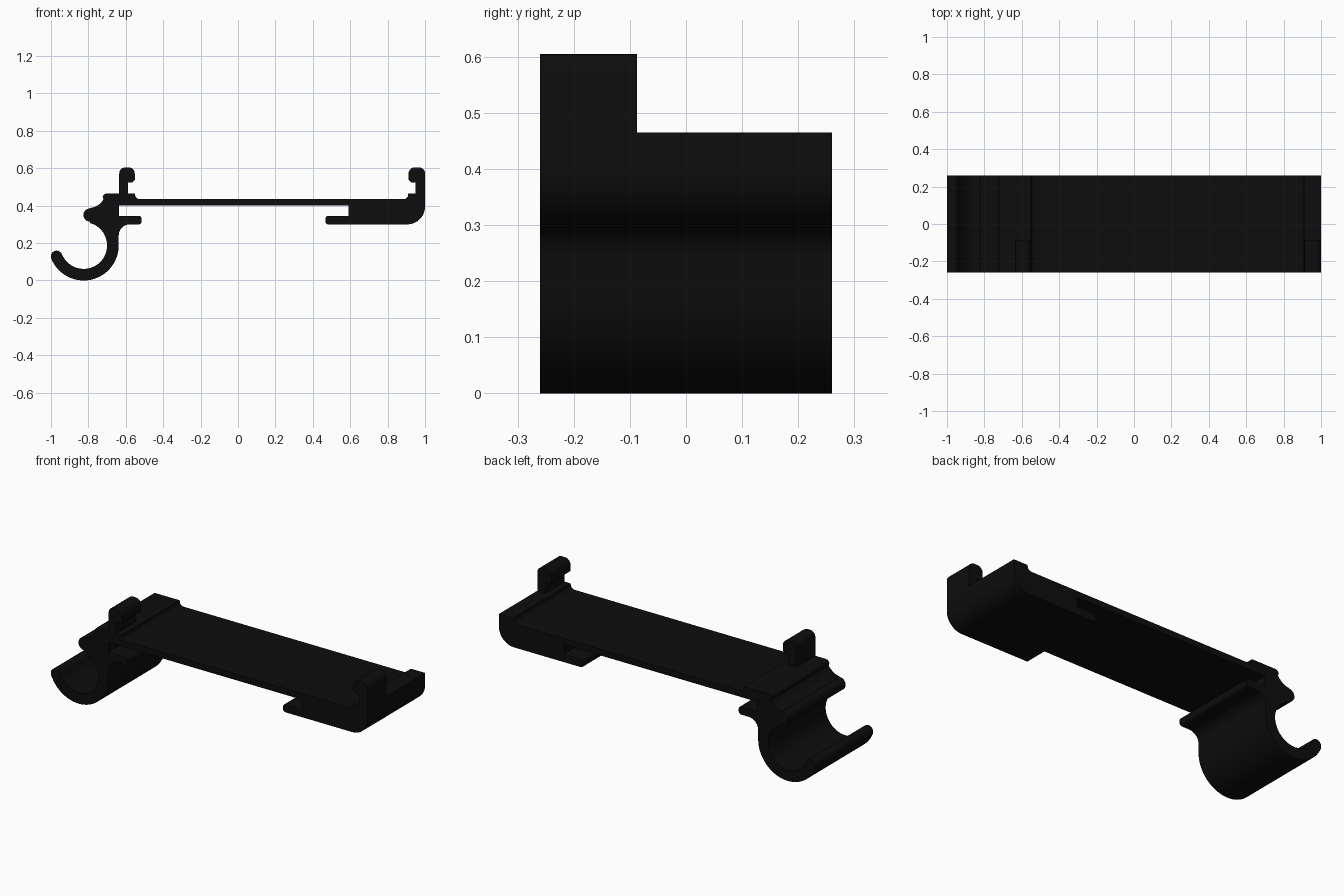
import bpy, bmesh, math

if "Cube" in bpy.data.objects:
    bpy.data.objects.remove(bpy.data.objects["Cube"])

black = bpy.data.materials.new("matte black")
black.diffuse_color = (0.004, 0.004, 0.004, 1)
black.use_nodes = True
black.node_tree.nodes["Principled BSDF"].inputs["Base Color"].default_value = black.diffuse_color

FRONT, BACK, CLIP_BACK = -0.26, 0.26, -0.087


def arc(cx, cz, r, a0, a1, n=8):
    """Points on a circle from angle a0 to a1 (degrees)."""
    return [(cx + r * math.cos(math.radians(a0 + (a1 - a0) * i / n)),
             cz + r * math.sin(math.radians(a0 + (a1 - a0) * i / n))) for i in range(n + 1)]


def extrude(name, profile, y0, y1):
    """Extrude an x-z profile along y."""
    pts = [p for i, p in enumerate(profile) if math.dist(p, profile[i - 1]) > 1e-4]
    bm = bmesh.new()
    face = bm.faces.new([bm.verts.new((x, y0, z)) for x, z in pts])
    new = bmesh.ops.extrude_face_region(bm, geom=[face])["geom"]
    bmesh.ops.translate(bm, vec=(0, y1 - y0, 0),
                        verts=[g for g in new if isinstance(g, bmesh.types.BMVert)])
    bmesh.ops.recalc_face_normals(bm, faces=bm.faces)
    ends = [f for f in bm.faces if abs(f.normal.y) > 0.9]
    bmesh.ops.triangulate(bm, faces=ends)
    mesh = bpy.data.meshes.new(name)
    bm.to_mesh(mesh)
    bm.free()
    mesh.materials.append(black)
    ob = bpy.data.objects.new(name, mesh)
    bpy.context.collection.objects.link(ob)
    bpy.ops.object.select_all(action='DESELECT')
    ob.select_set(True)
    bpy.context.view_layer.objects.active = ob
    bpy.ops.object.shade_smooth_by_angle(angle=math.radians(30))
    return ob


HX, HZ = -0.825, 0.187            # centre of the round hook
body = []
# outer curve of the hook and fillet under the left lip
body += arc(HX, HZ, 0.187, 202, 360, 32)
body += arc(-0.578, 0.24, 0.06, 180, 90)
# left lip and the slot above it
body += arc(-0.53, 0.315, 0.015, -90, 0, 4) + arc(-0.53, 0.33, 0.015, 0, 90, 4)
body += [(-0.635, 0.345), (-0.635, 0.40)]
# deck underside, right lip and rounded end block
body += [(0.59, 0.40), (0.59, 0.345)]
body += arc(0.482, 0.33, 0.015, 90, 180, 4) + arc(0.482, 0.315, 0.015, 180, 270, 4)
body += arc(0.905, 0.395, 0.095, -90, 0, 12)
# raised right rim, deck top and raised left rim
body += [(1.0, 0.465), (0.91, 0.465)] + arc(0.885, 0.46, 0.025, 0, -90, 6)
body += arc(-0.525, 0.46, 0.025, 270, 180, 6) + [(-0.55, 0.465)]
# shoulder falling to the rounded lobe
body += arc(-0.70, 0.44, 0.025, 90, 160, 5)
body += arc(-0.80, 0.48, 0.093, -30, -84, 8)
body += arc(-0.79, 0.35, 0.036, 90, 270, 12)
# inner curve and rounded tip of the hook
body += arc(HX, HZ, 0.125, 75, -158, 40)
body += arc(HX + 0.156 * math.cos(math.radians(202)),
            HZ + 0.156 * math.sin(math.radians(202)), 0.031, 22, 202, 12)
extrude("body", body, FRONT, BACK)


def clip(name, outer, inner, tip, side):
    """Upright with an overhanging rounded head; side is +1 if the head points to +x."""
    def corner(x, z, s, r, start_out):
        pts = arc(0, 0, r, 0, 90, 6)
        pts = [(x + s * px, z + pz) for px, pz in pts]
        return pts if start_out else pts[::-1]
    r = 0.033
    profile = [(outer, 0.465), (inner, 0.465), (inner, 0.525)]
    profile += [(tip - side * 0.012, 0.525), (tip, 0.537)]
    profile += corner(tip - side * r, 0.605 - r, side, r, True)
    profile += corner(outer + side * r, 0.605 - r, -side, r, False)
    extrude(name, profile, FRONT, CLIP_BACK)


# retaining clips at the front of each end
clip("left_clip", -0.635, -0.587, -0.552, 1)
clip("right_clip", 1.0, 0.948, 0.912, -1)
